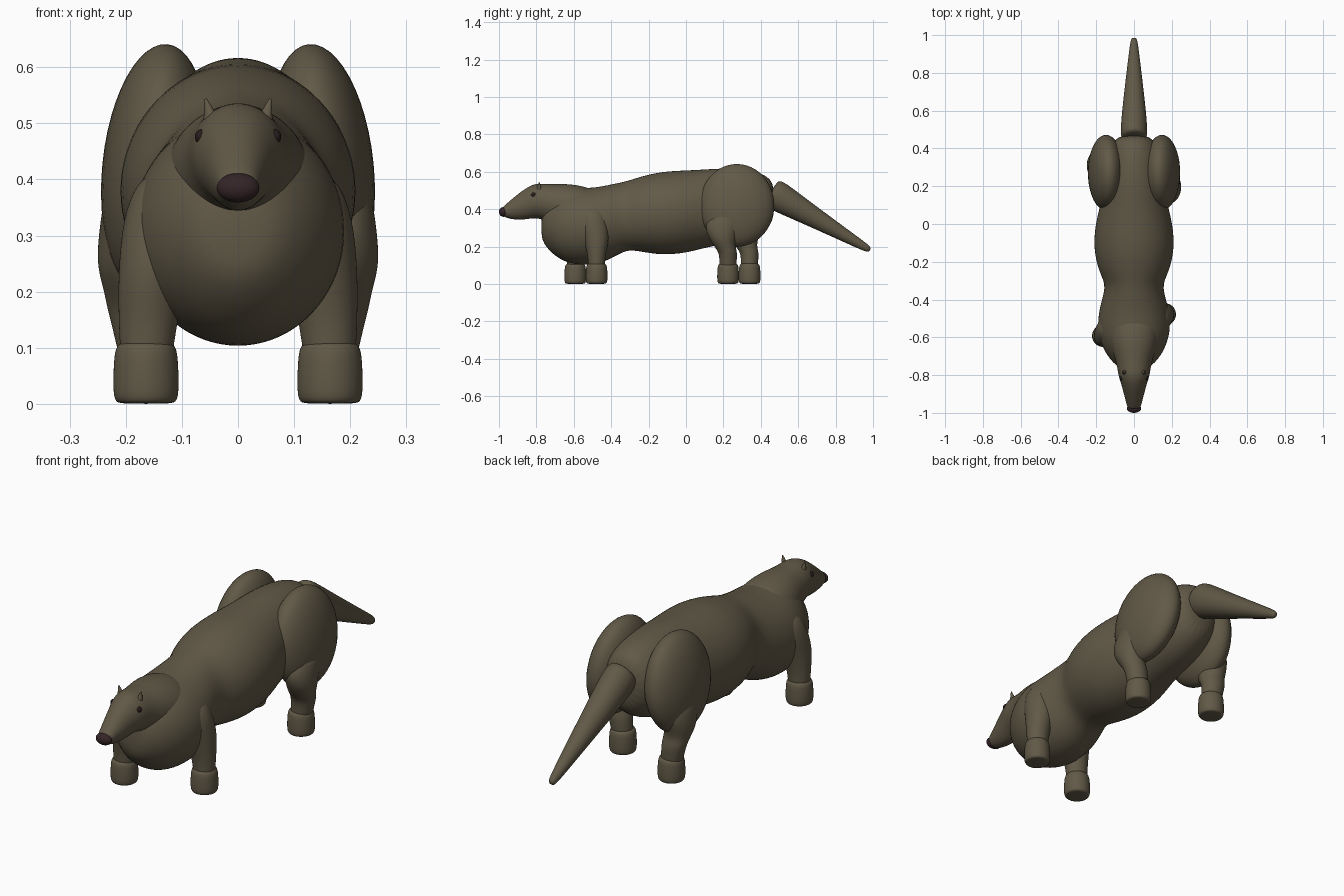
import bpy
from math import cos, sin, tau
from mathutils import Vector

if "Cube" in bpy.data.objects:
    bpy.data.objects.remove(bpy.data.objects["Cube"])


def material(name, rgb):
    m = bpy.data.materials.new(name)
    m.use_nodes = True
    m.diffuse_color = (*rgb, 1)
    bsdf = next(n for n in m.node_tree.nodes if n.type == 'BSDF_PRINCIPLED')
    bsdf.inputs["Base Color"].default_value = (*rgb, 1)
    bsdf.inputs["Roughness"].default_value = 0.8
    return m


FUR = material("olive_brown_fur", (0.12, 0.10, 0.063))
NOSE = material("dark_nose", (0.035, 0.018, 0.02))
EYE = material("dark_eye", (0.02, 0.012, 0.012))
SIDES = 20


def loft(name, rings, across, up, mat=FUR):
    """Skin elliptical rings given as (centre, half width, half height)."""
    verts, faces = [], []
    for c, a, b in rings:
        for i in range(SIDES):
            t = tau * i / SIDES
            verts.append(Vector(c) + Vector(across) * a * cos(t) + Vector(up) * b * sin(t))
    for r in range(len(rings) - 1):
        for i in range(SIDES):
            j = (i + 1) % SIDES
            p, q = r * SIDES, (r + 1) * SIDES
            faces.append((p + i, p + j, q + j, q + i))
    faces.append(tuple(reversed(range(SIDES))))
    faces.append(tuple(range(len(verts) - SIDES, len(verts))))
    mesh = bpy.data.meshes.new(name)
    mesh.from_pydata(verts, [], faces)
    # Consistent outward normals
    import bmesh
    bm = bmesh.new()
    bm.from_mesh(mesh)
    bmesh.ops.recalc_face_normals(bm, faces=bm.faces)
    bm.to_mesh(mesh)
    bm.free()
    mesh.materials.append(mat)
    mesh.shade_smooth()
    ob = bpy.data.objects.new(name, mesh)
    bpy.context.collection.objects.link(ob)
    ob.modifiers.new("smooth", 'SUBSURF').levels = 2
    ob.modifiers["smooth"].render_levels = 2
    return ob


def lengthwise(name, profile):
    """Profile rows: y, top z, bottom z, half width."""
    return loft(name, [((0, y, (t + b) / 2), w, (t - b) / 2) for y, t, b, w in profile],
                (1, 0, 0), (0, 0, 1))


def ellipsoid(name, loc, radii, mat=FUR, rot=(0, 0, 0)):
    bpy.ops.mesh.primitive_uv_sphere_add(segments=40, ring_count=24, radius=1,
                                         location=loc, rotation=rot)
    ob = bpy.context.object
    ob.name = name
    ob.scale = radii
    ob.data.materials.append(mat)
    bpy.ops.object.shade_smooth()
    return ob


# Chest, belly and rump
lengthwise("body", [
    (-.774, .36, .25, .045), (-.755, .42, .205, .09), (-.71, .46, .155, .135),
    (-.65, .50, .115, .17), (-.57, .515, .097, .195), (-.48, .518, .103, .192),
    (-.40, .535, .13, .172), (-.32, .55, .182, .15), (-.25, .575, .172, .19),
    (-.13, .605, .15, .218), (0, .61, .162, .208), (.1, .615, .19, .18),
    (.2, .622, .21, .165), (.32, .615, .23, .155), (.42, .59, .28, .13),
    (.475, .54, .34, .07)])

# Neck and head tapering to the snout
lengthwise("head", [
    (-.985, .405, .365, .028), (-.965, .425, .355, .037), (-.93, .455, .345, .046),
    (-.89, .488, .342, .057), (-.85, .517, .345, .067), (-.81, .536, .352, .082),
    (-.77, .538, .345, .088), (-.72, .534, .32, .098), (-.65, .538, .28, .125),
    (-.56, .528, .26, .14), (-.47, .50, .28, .12)])

# Drooping tail with a round tip, rings square to its slope
slope = Vector((0, .53, -.31)).normalized()
tail_up = Vector((0, -slope.z, slope.y))
base = Vector((0, .452, .492))
loft("tail", [(base + slope * d, w, h) for d, w, h in
              [(0, .06, .068), (.02, .074, .086), (.15, .066, .07), (.35, .046, .047),
               (.52, .028, .029), (.59, .02, .021), (.617, .014, .014)]],
     (1, 0, 0), tail_up)

ellipsoid("nose", (0, -.976, .385), (.038, .024, .026), NOSE)


def leg(name, side, rows):
    """Rows: z, x, y, half width, half depth."""
    loft(name, [((side * x, y, z), w, d) for z, x, y, w, d in rows], (1, 0, 0), (0, 1, 0))


def foot(name, side, y):
    leg(name, side, [(z, .164, y, r, r) for z, r in
                     [(0, .046), (.004, .055), (.02, .06), (.085, .058), (.104, .053), (.112, .04)]])


for label, side, fore_y, hind_y in (("left", 1, -.478, .225), ("right", -1, -.592, .34)):
    # Face details
    ellipsoid(label + "_eye", (side * .066, -.815, .476), (.011, .013, .013), EYE)
    bpy.ops.mesh.primitive_cone_add(vertices=12, radius1=.016, radius2=.002, depth=.045,
                                    location=(side * .052, -.785, .522), rotation=(0, side * .25, 0))
    ear = bpy.context.object
    ear.name = label + "_ear"
    ear.data.materials.append(FUR)
    bpy.ops.object.shade_smooth_by_angle()

    # Forelegs
    sy = (fore_y - .52) / 2
    leg(label + "_foreleg", side, [
        (.42, .12, sy, .04, .05), (.36, .14, sy, .062, .075), (.25, .152, fore_y, .062, .07),
        (.17, .158, fore_y, .056, .052), (.12, .162, fore_y, .05, .045), (.06, .164, fore_y, .045, .045)])
    foot(label + "_forefoot", side, fore_y)

    # Haunch, hind leg and foot
    ellipsoid(label + "_haunch", (side * .148, .272, .42), (.094, .2, .222), rot=(0, side * -.1, 0))
    knee = hind_y - .03
    leg(label + "_hind_leg", side, [
        (.40, .175, .255, .06, .1), (.32, .185, knee, .062, .1), (.25, .19, knee, .064, .078),
        (.205, .182, knee + .01, .058, .058), (.17, .178, hind_y, .056, .05),
        (.12, .17, hind_y, .05, .046), (.06, .164, hind_y, .045, .045)])
    foot(label + "_hind_foot", side, hind_y)
